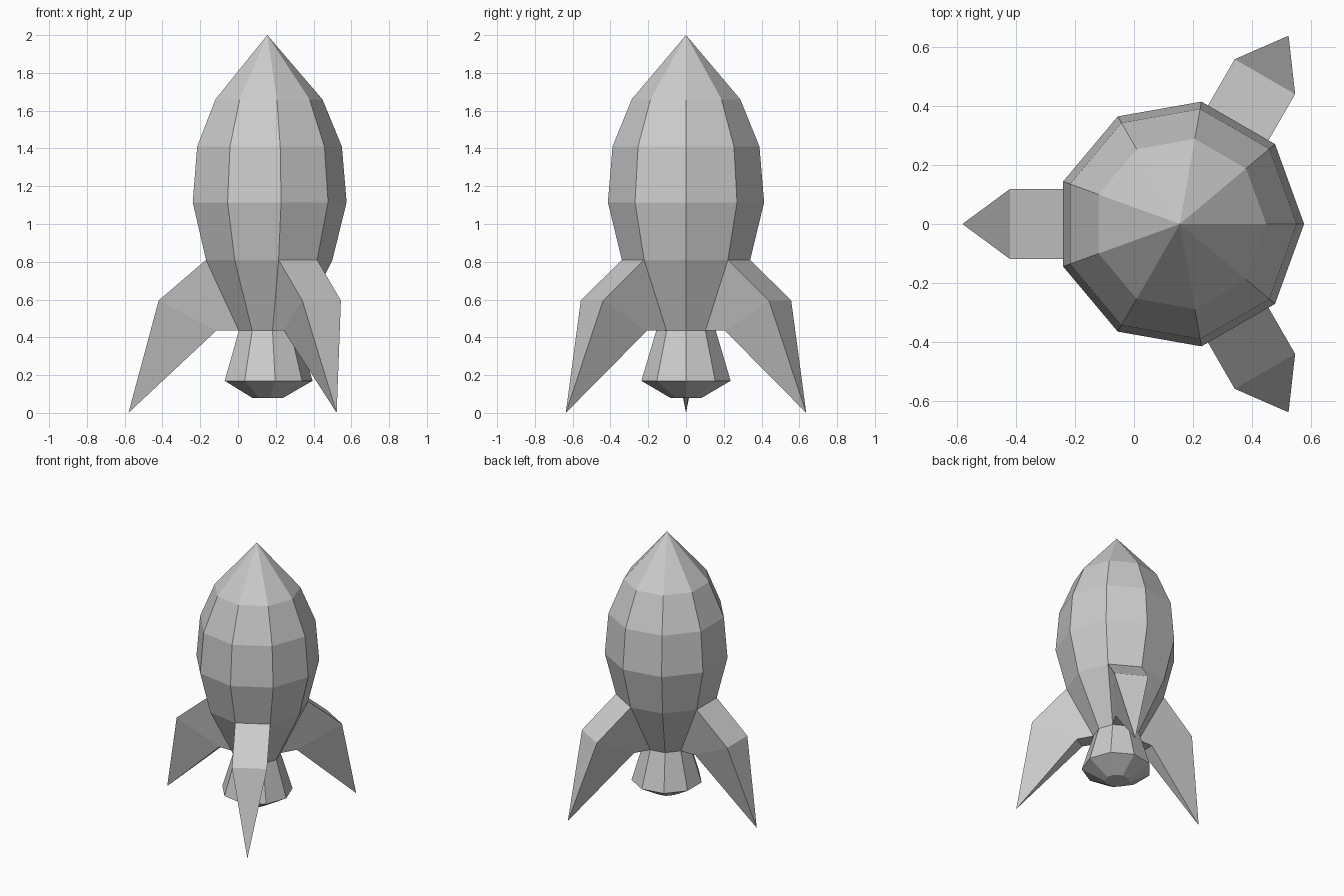
import bpy
from math import sin, cos, radians
from mathutils import Matrix, Vector

if "Cube" in bpy.data.objects:
    bpy.data.objects.remove(bpy.data.objects["Cube"])

SIDES = 9
AXIS_X = 0.155               # rocket axis, offset so the fins centre on x = 0
FIN_ANGLES = (60, 180, 300)
FIN_SEGMENTS = (1, 4, 7)     # hull panels that the fins grow out of
ROOT_TOP, ROOT_BOTTOM = (0.345, 0.81), (0.16, 0.435)


def add_object(name, verts, faces):
    mesh = bpy.data.meshes.new(name)
    mesh.from_pydata(verts, [], faces)
    mesh.update()
    obj = bpy.data.objects.new(name, mesh)
    obj.location.x = AXIS_X
    bpy.context.collection.objects.link(obj)
    return obj


def lathe(name, profile, skip=(), cap_bottom=False):
    """Revolve (radius, z) rings, listed bottom to top; radius 0 ends in a point."""
    verts, faces, rings = [], [], []
    for r, z in profile:
        start = len(verts)
        count = SIDES if r > 0 else 1
        for i in range(count):
            a = radians(360 / SIDES * i)
            verts.append((r * cos(a), r * sin(a), z))
        rings.append([start + i % count for i in range(SIDES)])
    for level, (low, high) in enumerate(zip(rings, rings[1:])):
        for i in range(SIDES):
            if (level, i) in skip:
                continue
            j = (i + 1) % SIDES
            quad = [low[i], low[j], high[j], high[i]]
            faces.append(list(dict.fromkeys(quad)))
    if cap_bottom:
        faces.append(rings[0][::-1])
    return add_object(name, verts, faces)


def fin(name, angle):
    """Hull panel pulled outwards, then drawn down to a point."""
    half = radians(180 / SIDES)
    (rt, zt), (rb, zb) = ROOT_TOP, ROOT_BOTTOM
    wt, wb = rt * sin(half), rb * sin(half)
    root = [(rb * cos(half), -wb, zb), (rb * cos(half), wb, zb),
            (rt * cos(half), wt, zt), (rt * cos(half), -wt, zt)]
    knee = [(0.27, -wb, zb), (0.27, wb, zb),
            (0.575, wt, 0.595), (0.575, -wt, 0.595)]
    tip = [(0.735, 0, 0)]
    turn = Matrix.Rotation(radians(angle), 3, 'Z')
    verts = [turn @ Vector(v) for v in root + knee + tip]
    faces = []
    for i in range(4):
        j = (i + 1) % 4
        faces += [(i, j, j + 4, i + 4), (i + 4, j + 4, 8)]
    # outward normals
    return add_object(name, verts, faces)


# Hull with pointed nose
lathe("hull", [ROOT_BOTTOM, ROOT_TOP, (0.42, 1.115), (0.395, 1.41),
               (0.292, 1.66), (0, 2.0)],
      skip={(0, s) for s in FIN_SEGMENTS})

# Exhaust nozzle
lathe("nozzle", [(0.085, 0.08), (0.24, 0.17), ROOT_BOTTOM], cap_bottom=True)

# Three fins
for n, angle in enumerate(FIN_ANGLES, 1):
    fin(f"fin_{n}", angle)
